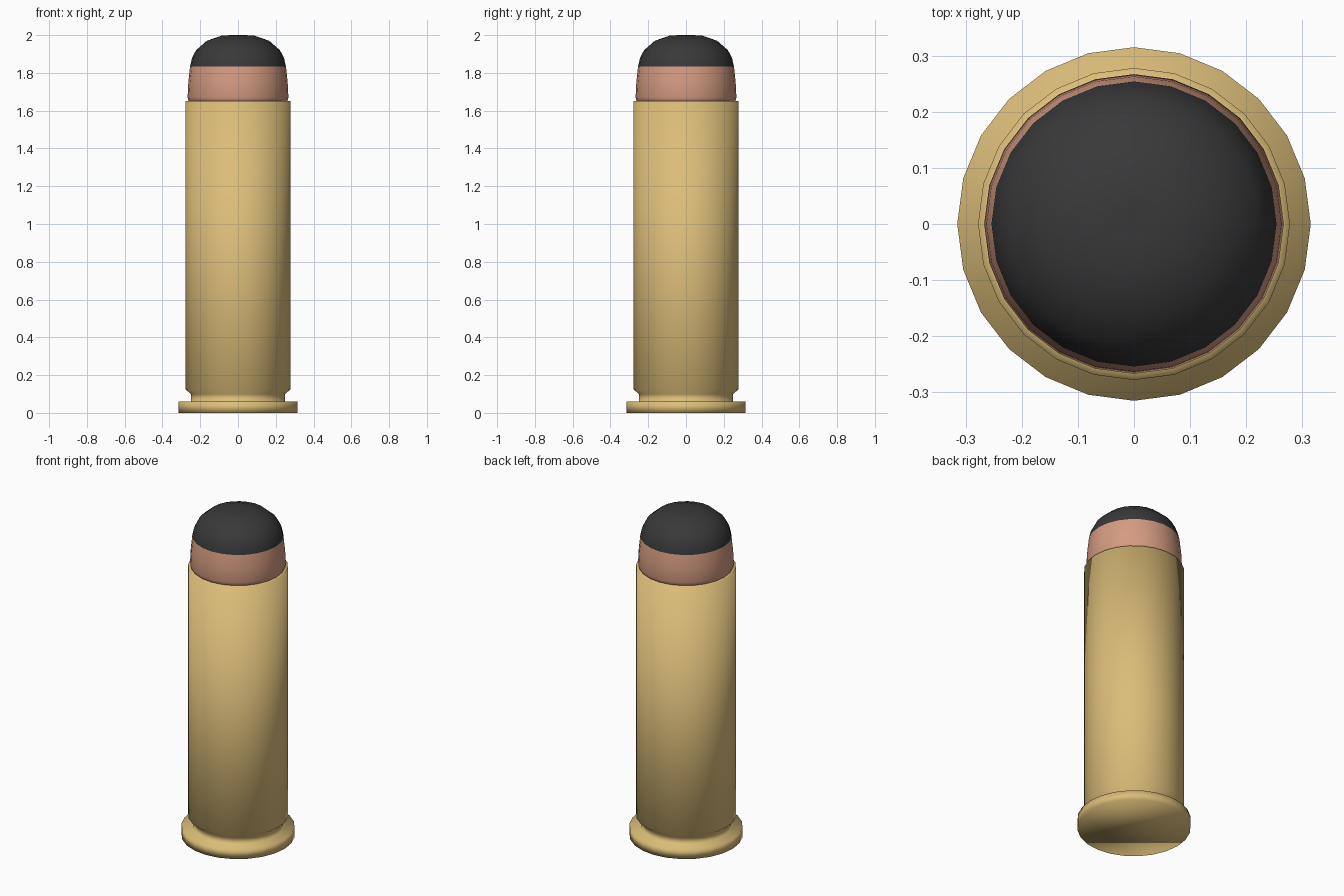
import bpy
import bmesh
from math import cos, sin, tau

SIDES = 24

cube = bpy.data.objects.get("Cube")
if cube:
    bpy.data.objects.remove(cube, do_unlink=True)


def material(name, rgb):
    mat = bpy.data.materials.new(name)
    mat.use_nodes = True
    mat.diffuse_color = (*rgb, 1)
    mat.node_tree.nodes["Principled BSDF"].inputs["Base Color"].default_value = (*rgb, 1)
    return mat


def turned_part(name, profile, materials, split=None):
    """Spin (radius, height) points into a closed solid; faces above split get slot 1."""
    bm = bmesh.new()
    rings = [[bm.verts.new((r * cos(tau * i / SIDES), r * sin(tau * i / SIDES), z))
              for i in range(SIDES)] for r, z in profile]
    for low, high in zip(rings, rings[1:]):
        for i in range(SIDES):
            j = (i + 1) % SIDES
            bm.faces.new((low[i], low[j], high[j], high[i]))
    bm.faces.new(rings[0][::-1])
    bm.faces.new(rings[-1])
    for face in bm.faces:
        face.smooth = True
        if split is not None and face.calc_center_median().z > split:
            face.material_index = 1
    mesh = bpy.data.meshes.new(name)
    bm.to_mesh(mesh)
    bm.free()
    for mat in materials:
        mesh.materials.append(mat)
    obj = bpy.data.objects.new(name, mesh)
    bpy.context.collection.objects.link(obj)
    return obj


brass = material("brass", (0.71, 0.51, 0.19))
copper = material("copper", (0.66, 0.33, 0.22))
lead = material("dark lead", (0.04, 0.04, 0.04))

# Casing: rim, extractor groove, straight wall and mouth
turned_part("casing", [
    (0.315, 0), (0.315, 0.06), (0.25, 0.06), (0.25, 0.10),
    (0.278, 0.125), (0.278, 1.65), (0.255, 1.65),
], [brass])

# Bullet: copper jacket below, exposed rounded nose above
turned_part("bullet", [
    (0.25, 1.64), (0.262, 1.652), (0.267, 1.67), (0.263, 1.75), (0.254, 1.835),
    (0.243, 1.88), (0.222, 1.92), (0.165, 1.97), (0.085, 1.998), (0.03, 2.0),
], [copper, lead], split=1.835)
